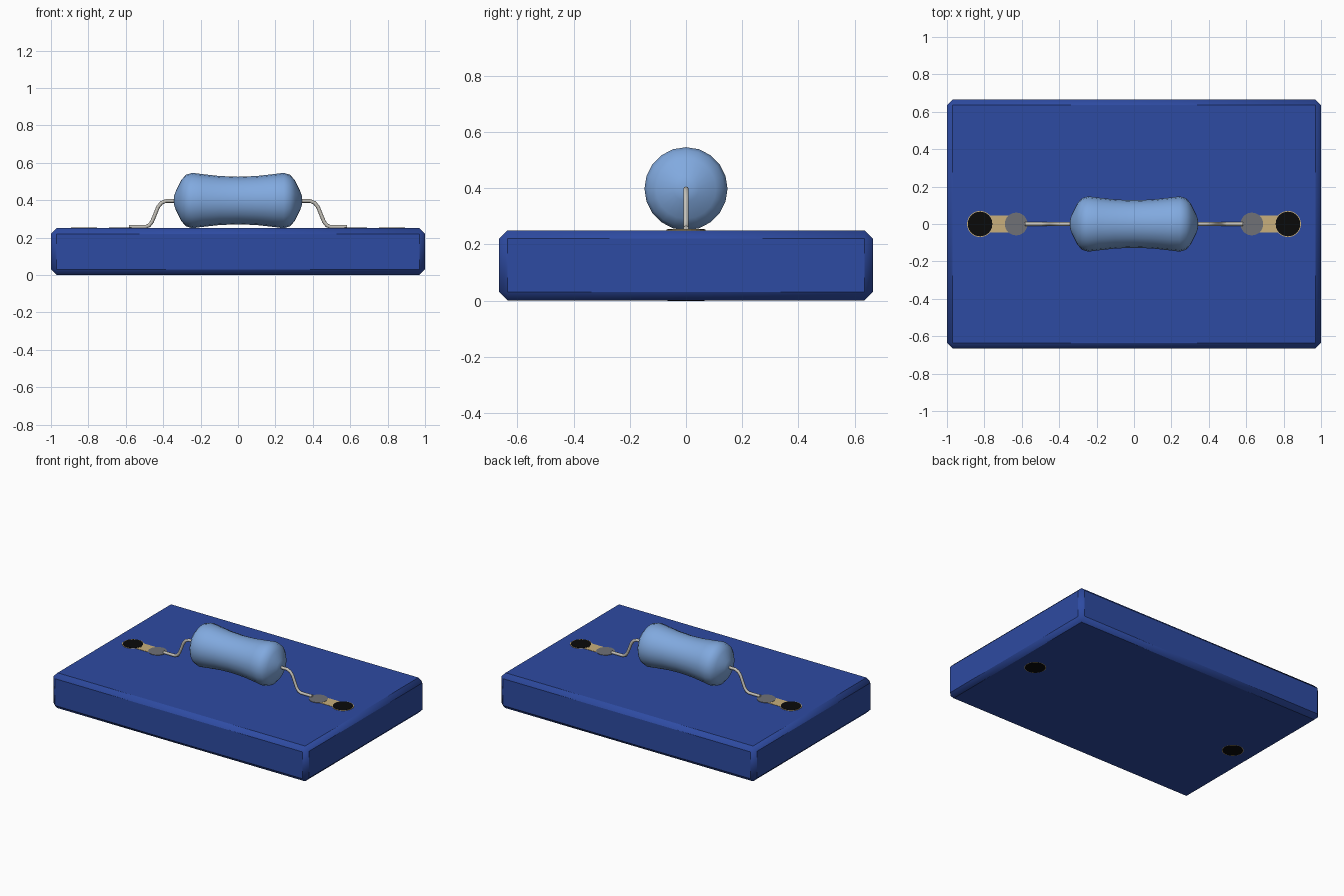
import bpy, bmesh, math
from mathutils import Vector

if "Cube" in bpy.data.objects:
    bpy.data.objects.remove(bpy.data.objects["Cube"])


def material(name, rgb):
    m = bpy.data.materials.new(name)
    m.diffuse_color = (*rgb, 1)
    m.use_nodes = True
    m.node_tree.nodes["Principled BSDF"].inputs["Base Color"].default_value = m.diffuse_color
    return m


BLUE = material("board blue", (0.027, 0.070, 0.36))
PALE = material("body light blue", (0.22, 0.40, 0.74))
WIRE = material("wire metal", (0.55, 0.53, 0.48))
TAN = material("trace tan", (0.58, 0.43, 0.20))
GREY = material("solder grey", (0.16, 0.165, 0.18))
BLACK = material("hole black", (0.003, 0.003, 0.003))


def finish(obj, name, mat, angle=None):
    obj.name = name
    obj.data.materials.clear()
    obj.data.materials.append(mat)
    if angle:
        bpy.ops.object.select_all(action='DESELECT')
        bpy.context.view_layer.objects.active = obj
        obj.select_set(True)
        bpy.ops.object.shade_smooth_by_angle(angle=math.radians(angle))
    return obj


def box(name, mat, size, loc):
    bpy.ops.mesh.primitive_cube_add(size=1, location=loc)
    o = bpy.context.object
    o.scale = size
    bpy.ops.object.transform_apply(location=False, rotation=False, scale=True)
    return finish(o, name, mat)


def disc(name, mat, x, r, z0, z1, sides=24):
    bpy.ops.mesh.primitive_cylinder_add(vertices=sides, radius=r, depth=z1 - z0,
                                        location=(x, 0, (z0 + z1) / 2))
    return finish(bpy.context.object, name, mat)


def mesh_object(name, bm, mat, angle):
    bmesh.ops.recalc_face_normals(bm, faces=bm.faces)
    me = bpy.data.meshes.new(name)
    bm.to_mesh(me)
    bm.free()
    o = bpy.data.objects.new(name, me)
    bpy.context.collection.objects.link(o)
    return finish(o, name, mat, angle)


def tube(name, mat, rings, sides, angle):
    """Skin of circles: rings holds (centre, tangent in the xz plane, radius)."""
    bm = bmesh.new()
    loops = []
    for c, t, r in rings:
        up = Vector((-t.z, 0, t.x))
        side = Vector((0, 1, 0))
        loops.append([bm.verts.new(c + r * (math.cos(a) * up + math.sin(a) * side))
                      for a in (2 * math.pi * i / sides for i in range(sides))])
    for a, b in zip(loops, loops[1:]):
        for i in range(sides):
            j = (i + 1) % sides
            bm.faces.new((a[i], a[j], b[j], b[i]))
    bm.faces.new(loops[0])
    bm.faces.new(loops[-1])
    return mesh_object(name, bm, mat, angle)


# board with bevelled edges
TOP = 0.25
board = box("circuit_board", BLUE, (2, 1.33, TOP), (0, 0, TOP / 2))
mod = board.modifiers.new("bevel", 'BEVEL')
mod.width = 0.03
mod.segments = 1
finish(board, "circuit_board", BLUE, 60)

# resistor body, waisted in the middle
half = [(0, 0.127), (0.1, 0.131), (0.19, 0.141), (0.245, 0.148), (0.28, 0.137),
        (0.305, 0.107), (0.335, 0.045), (0.342, 0.022)]
profile = [(-x, r) for x, r in half[:0:-1]] + half
X = Vector((1, 0, 0))
tube("resistor_body", PALE,
     [(Vector((x, 0, 0.398)), X, r) for x, r in profile], 20, 60)

# bent leads, solder pads, traces and holes on both sides
path = [(0.33, 0.396), (0.385, 0.396), (0.41, 0.385), (0.428, 0.363), (0.445, 0.32),
        (0.46, 0.284), (0.475, 0.265), (0.495, 0.257), (0.583, 0.257)]
for s, label in ((-1, "left"), (1, "right")):
    pts = [Vector((s * x, 0, z)) for x, z in path]
    rings = []
    for i, p in enumerate(pts):
        t = (pts[min(i + 1, len(pts) - 1)] - pts[max(i - 1, 0)]).normalized()
        rings.append((p, t, 0.01))
    tube(label + "_lead", WIRE, rings, 10, 60)
    box(label + "_trace", TAN, (0.19, 0.09, 0.004), (s * 0.72, 0, TOP))
    disc(label + "_solder_pad", GREY, s * 0.63, 0.061, TOP - 0.002, TOP + 0.003)
    disc(label + "_hole_rim", TAN, s * 0.823, 0.070, -0.0 , TOP + 0.0025)
    for z, face in ((TOP, "top"), (0.0015, "bottom")):
        disc(f"{label}_{face}_hole", BLACK, s * 0.823, 0.066, z - 0.0025, z + 0.004)
